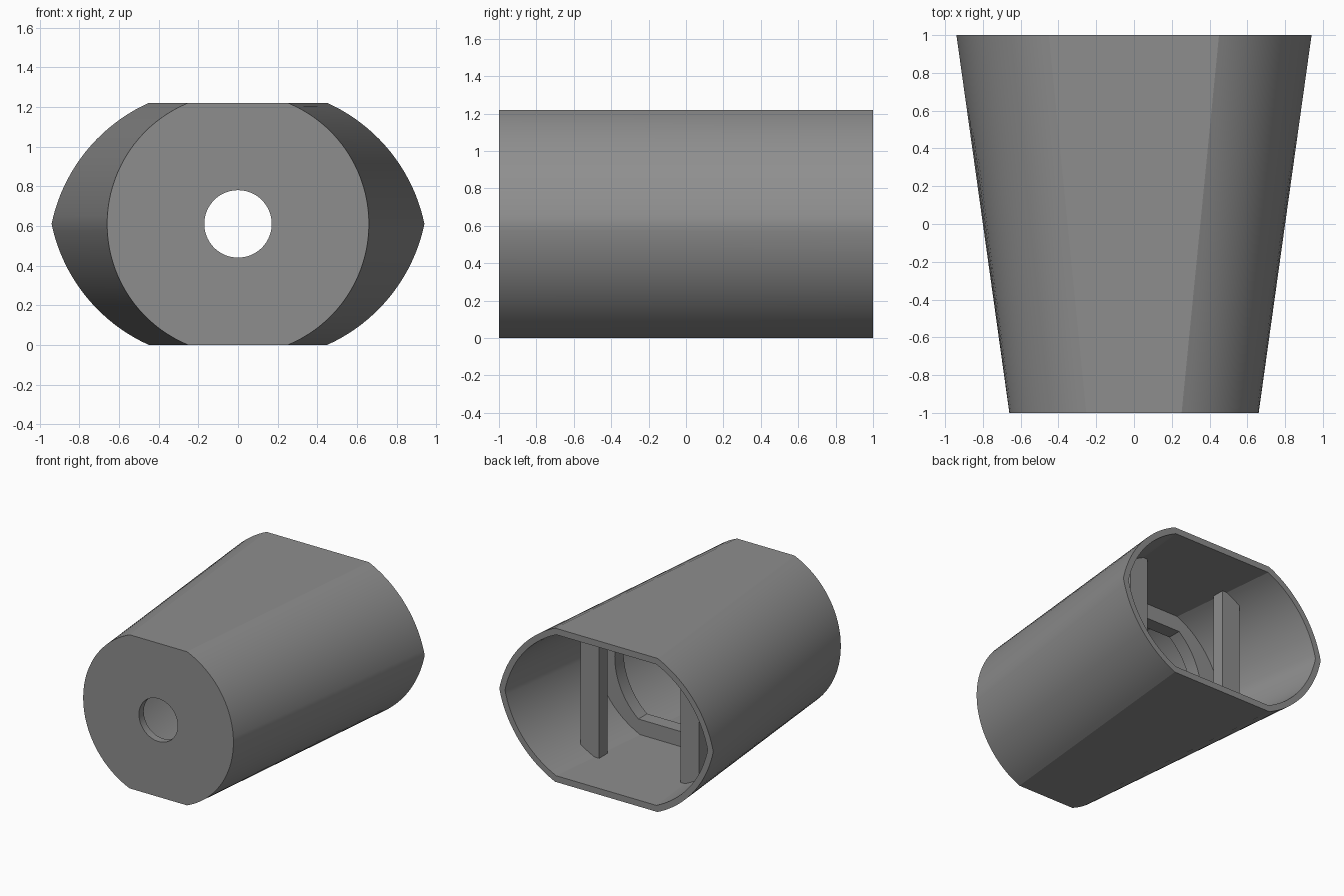
import bpy, bmesh, math
from mathutils import Vector

if "Cube" in bpy.data.objects:
    bpy.data.objects.remove(bpy.data.objects["Cube"])

CZ = 0.61          # height of the centre line
ARC, FLAT = 20, 8  # segments per quarter arc and per flat

grey = bpy.data.materials.new("mid grey")
grey.diffuse_color = (0.27, 0.27, 0.27, 1)
grey.use_nodes = True
grey.node_tree.nodes["Principled BSDF"].inputs["Base Color"].default_value = grey.diffuse_color


def profile(corner, tip, h, sweep):
    """Closed outline: two flats at +-h joined by arcs that meet at +-tip."""
    a, b = Vector((corner, h)), Vector((tip, 0))
    chord = b - a
    normal = Vector((-chord.y, chord.x)).normalized()
    r = chord.length / (2 * math.sin(sweep / 2))
    centre = (a + b) / 2 - normal * r * math.cos(sweep / 2)
    mid = math.atan2(normal.y, normal.x)
    quarter = []
    for i in range(ARC + 1):
        t = mid + sweep / 2 - sweep * i / ARC
        quarter.append((centre.x + r * math.cos(t), centre.y + r * math.sin(t)))
    right = quarter + [(x, -z) for x, z in quarter[-2::-1]]
    left = [(-x, -z) for x, z in right]
    flat = [1 - 2 * i / FLAT for i in range(1, FLAT)]
    return (right + [(corner * f, -h) for f in flat]
            + left + [(-corner * f, h) for f in flat])


def circle_profile(r, h):
    """Circle of radius r cut flat at +-h."""
    return profile(math.sqrt(r * r - h * h), r, h, math.asin(h / r))


def lerp(p, q, t):
    return [(a[0] + (b[0] - a[0]) * t, a[1] + (b[1] - a[1]) * t) for a, b in zip(p, q)]


def finish(name, bm):
    bmesh.ops.recalc_face_normals(bm, faces=bm.faces)
    me = bpy.data.meshes.new(name)
    bm.to_mesh(me)
    bm.free()
    me.materials.append(grey)
    ob = bpy.data.objects.new(name, me)
    bpy.context.collection.objects.link(ob)
    bpy.ops.object.select_all(action='DESELECT')
    ob.select_set(True)
    bpy.context.view_layer.objects.active = ob
    bpy.ops.object.shade_smooth_by_angle(angle=math.radians(18))
    return ob


def ring_of_loops(name, loops):
    """Skin a closed cycle of (outline, y) loops."""
    bm = bmesh.new()
    rows = [[bm.verts.new((x, y, z + CZ)) for x, z in pts] for pts, y in loops]
    n = len(rows[0])
    for k, row in enumerate(rows):
        nxt = rows[(k + 1) % len(rows)]
        for i in range(n):
            j = (i + 1) % n
            bm.faces.new((row[i], row[j], nxt[j], nxt[i]))
    return finish(name, bm)


# Tapered hollow body with a round hole through its front wall
out_front = circle_profile(0.66, 0.61)
out_back = profile(0.45, 0.94, 0.61, math.radians(54))
in_front = circle_profile(0.61, 0.56)
in_back = profile(0.44, 0.89, 0.56, math.radians(54))
hole = [tuple(Vector(p).normalized() * 0.17) for p in out_front]
ring_of_loops("body", [(out_front, -1), (out_back, 1), (in_back, 1),
                       (in_front, -0.94), (hole, -0.94), (hole, -1)])

# Inner collar, its rim sunk into the body wall
opening = circle_profile(0.57, 0.44)


def wall_middle(y):
    t = (y + 1) / 2
    return lerp(lerp(out_front, out_back, t), lerp(in_front, in_back, t), 0.5)


y0, y1 = -0.03, 0.08
ring_of_loops("inner_collar", [(wall_middle(y0), y0), (wall_middle(y1), y1),
                               (opening, y1), (opening, y0)])

# Two upright posts between floor and ceiling, ends following the wall
for side, label in ((1, "right"), (-1, "left")):
    bm = bmesh.new()
    outline = [(0.357, -0.585), (0.41, -0.585), (0.52, -0.53),
               (0.52, 0.53), (0.41, 0.585), (0.357, 0.585)]
    face = bm.faces.new([bm.verts.new((side * x, 0.475, z + CZ)) for x, z in outline])
    ext = bmesh.ops.extrude_face_region(bm, geom=[face])
    bmesh.ops.translate(bm, vec=(0, 0.105, 0),
                        verts=[v for v in ext["geom"] if isinstance(v, bmesh.types.BMVert)])
    finish(label + "_post", bm)
